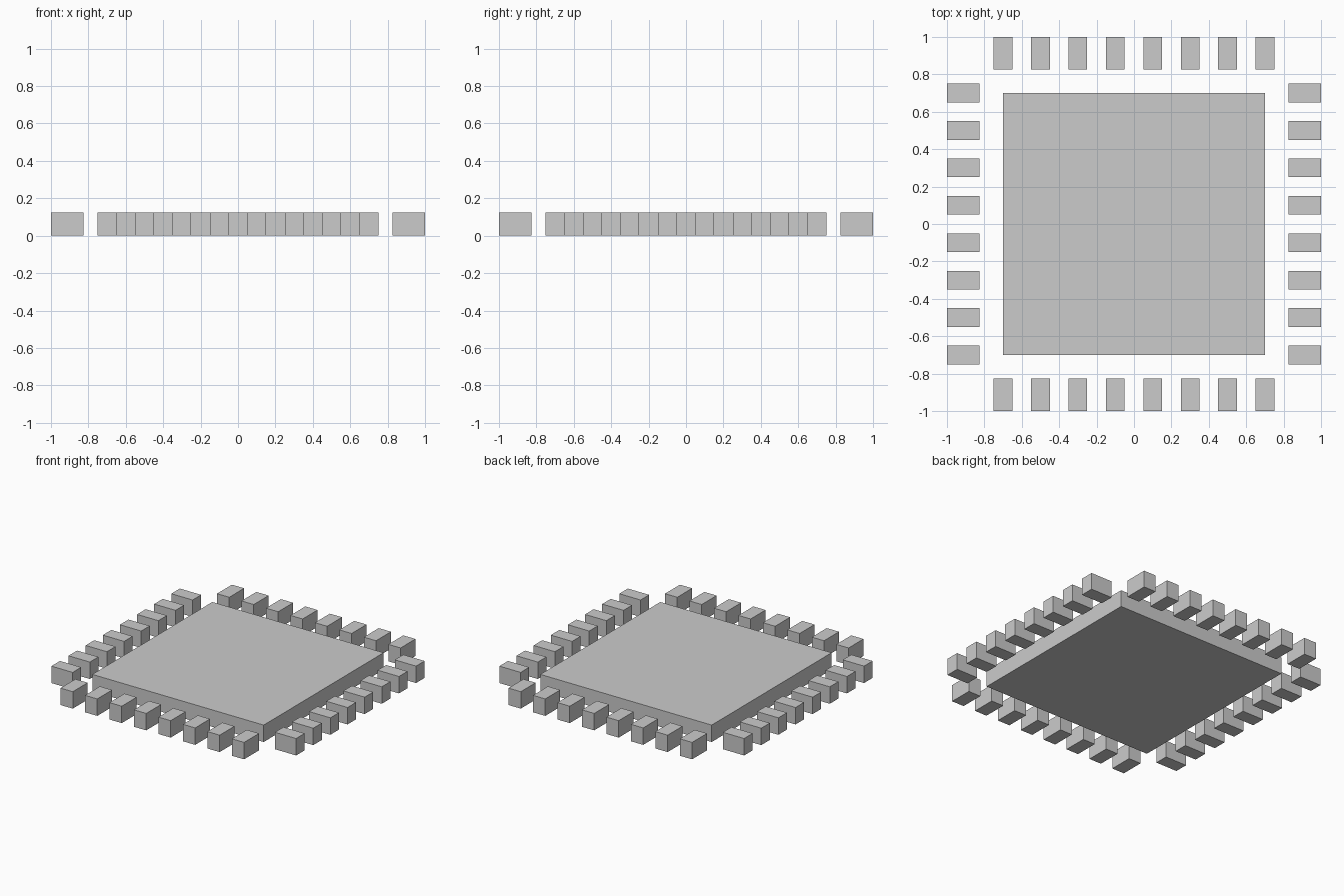
import bpy
import math
from mathutils import Matrix

if "Cube" in bpy.data.objects:
    bpy.data.objects.remove(bpy.data.objects["Cube"])

HEIGHT = 0.125
PITCH = 0.2
PADS_PER_SIDE = 8
PAD_WIDTH = 0.10
PAD_INNER, PAD_OUTER = 0.826, 1.0


def box(name, center, size):
    bpy.ops.mesh.primitive_cube_add(size=1)
    obj = bpy.context.object
    obj.name = obj.data.name = name
    obj.data.transform(Matrix.Diagonal((*size, 1)))
    obj.location = center
    return obj


# Large square centre pad
box("center_pad", (0, 0, HEIGHT / 2), (1.4, 1.4, HEIGHT))

# Rows of contact pads, one row turned to each of the four sides
pad_length = PAD_OUTER - PAD_INNER
pad_y = -(PAD_OUTER + PAD_INNER) / 2
for turn, side in enumerate(("front", "right", "back", "left")):
    rotation = Matrix.Rotation(turn * math.pi / 2, 4, "Z")
    for i in range(PADS_PER_SIDE):
        x = (i - (PADS_PER_SIDE - 1) / 2) * PITCH
        pad = box(f"{side}_pad_{i + 1}", (x, pad_y, HEIGHT / 2),
                  (PAD_WIDTH, pad_length, HEIGHT))
        pad.matrix_world = rotation @ Matrix.Translation((x, pad_y, HEIGHT / 2))
